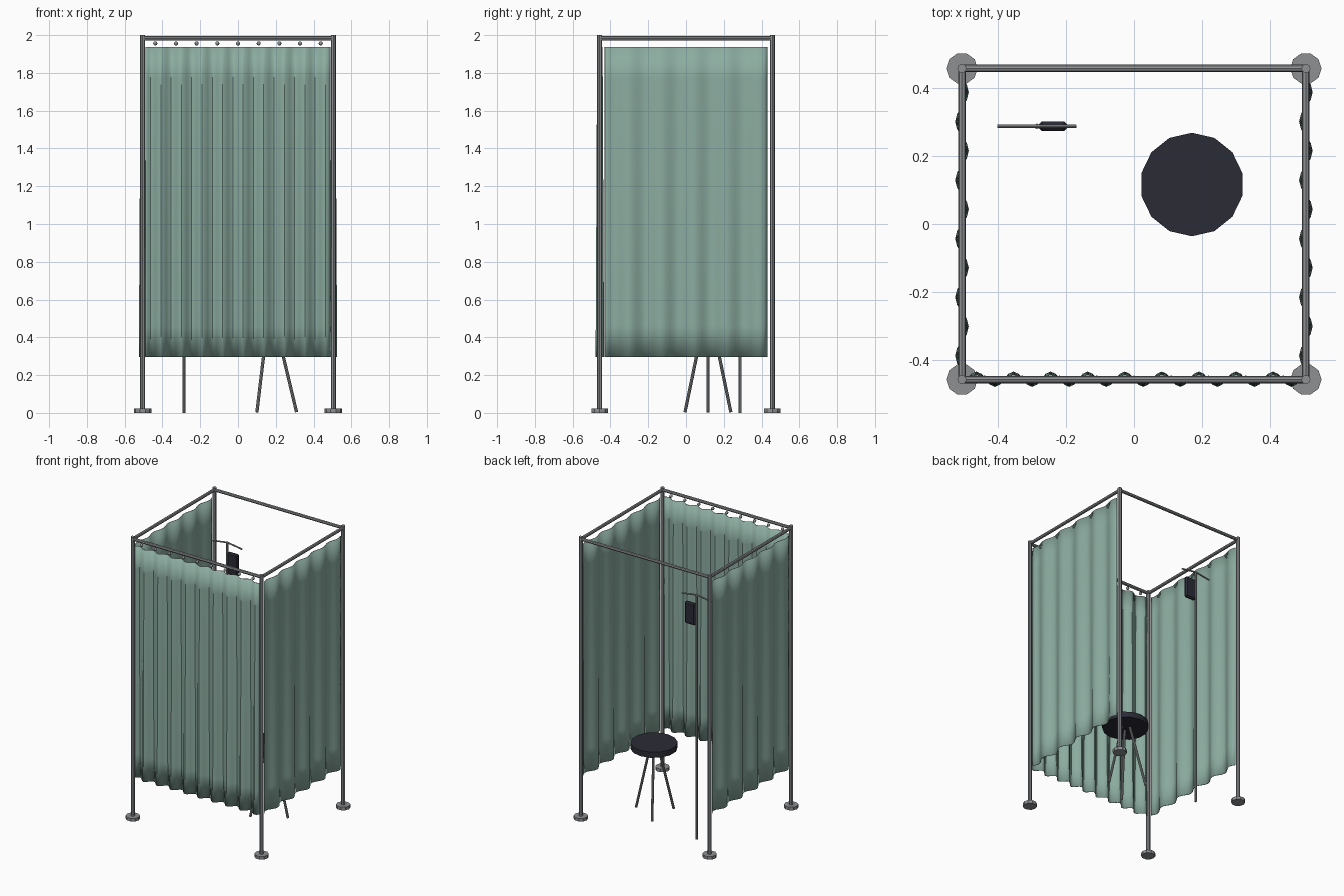
import bpy, bmesh, math
from mathutils import Vector

if "Cube" in bpy.data.objects:
    bpy.data.objects.remove(bpy.data.objects["Cube"])


def material(name, rgb):
    m = bpy.data.materials.new(name)
    m.diffuse_color = (*rgb, 1)
    m.use_nodes = True
    m.node_tree.nodes["Principled BSDF"].inputs["Base Color"].default_value = m.diffuse_color
    return m


STEEL = material("grey steel", (0.27, 0.28, 0.29))
SAGE = material("sage green cloth", (0.262, 0.413, 0.352))
DARK = material("dark charcoal", (0.024, 0.024, 0.037))


def finish(name, bm, mat, angle=30):
    bmesh.ops.recalc_face_normals(bm, faces=bm.faces)
    me = bpy.data.meshes.new(name)
    bm.to_mesh(me)
    bm.free()
    me.materials.append(mat)
    ob = bpy.data.objects.new(name, me)
    bpy.context.collection.objects.link(ob)
    if angle:
        bpy.ops.object.select_all(action='DESELECT')
        ob.select_set(True)
        bpy.context.view_layer.objects.active = ob
        bpy.ops.object.shade_smooth_by_angle(angle=math.radians(angle))
    return ob


def rod(name, a, b, r, mat=STEEL, sides=8, turn=0.0, angle=30):
    """Closed prism from a to b; turn rotates the first corner."""
    a, b = Vector(a), Vector(b)
    d = (b - a).normalized()
    u = Vector((1, 0, 0)) if abs(d.x) < 0.9 else Vector((0, 1, 0))
    u = (u - d * u.dot(d)).normalized()
    v = d.cross(u)
    bm = bmesh.new()
    rings = []
    for p in (a, b):
        ring = []
        for i in range(sides):
            t = turn + 2 * math.pi * i / sides
            ring.append(bm.verts.new(p + r * (u * math.cos(t) + v * math.sin(t))))
        rings.append(ring)
    for i in range(sides):
        j = (i + 1) % sides
        bm.faces.new((rings[0][i], rings[0][j], rings[1][j], rings[1][i]))
    bm.faces.new(rings[0])
    bm.faces.new(rings[1])
    return finish(name, bm, mat, angle)


def curtain(name, half, folds, amp_top, amp_bottom, place):
    """Wavy cloth whose folds deepen towards the hem."""
    bm = bmesh.new()
    cols, rows, z0, z1 = folds * 8, 10, 0.295, 1.937
    grid = []
    for r in range(rows + 1):
        t = r / rows
        amp = amp_bottom + (amp_top - amp_bottom) * t
        row = []
        for c in range(cols + 1):
            s = -half + 2 * half * c / cols
            w = amp * math.sin(2 * math.pi * folds * c / cols)
            row.append(bm.verts.new(place(s, w) + (z0 + (z1 - z0) * t,)))
        grid.append(row)
    for r in range(rows):
        for c in range(cols):
            bm.faces.new((grid[r][c], grid[r][c + 1], grid[r + 1][c + 1], grid[r + 1][c]))
    ob = finish(name, bm, SAGE)
    mod = ob.modifiers.new("thickness", 'SOLIDIFY')
    mod.thickness = 0.003
    mod.offset = 0
    return ob


# Frame: posts, feet and top rails
X, Y, RAIL_Z = 0.505, 0.457, 1.983
for sx, side in ((-1, "left"), (1, "right")):
    for sy, end in ((-1, "front"), (1, "back")):
        x, y = sx * X, sy * Y
        rod(f"{end}_{side}_post", (x, y, 0.01), (x, y, 2.0), 0.0135)
        rod(f"{end}_{side}_foot", (x, y, 0), (x, y, 0.022), 0.046, sides=10)
    rod(f"{side}_rail", (sx * X, -Y, RAIL_Z), (sx * X, Y, RAIL_Z), 0.011)
for sy, end in ((-1, "front"), (1, "back")):
    rod(f"{end}_rail", (-X, sy * Y, RAIL_Z), (X, sy * Y, RAIL_Z), 0.011)

# Curtains: front and both sides, back is open
curtain("front_curtain", 0.49, 9, 0.013, 0.021, lambda s, w: (s, -0.456 + w))
for sx, side in ((-1, "left"), (1, "right")):
    curtain(f"{side}_curtain", 0.43, 5, 0.009, 0.0185,
            lambda s, w, sx=sx: (sx * X - w, s))

# Small curtain rings under the front rail
for i in range(9):
    bm = bmesh.new()
    bmesh.ops.create_uvsphere(bm, u_segments=8, v_segments=6, radius=0.011)
    bmesh.ops.translate(bm, verts=bm.verts, vec=(-0.438 + 0.1095 * i, -0.456, 1.956))
    finish(f"curtain_ring_{i + 1}", bm, STEEL, 60)

# Stool: 14-sided seat on three splayed legs
sx, sy = 0.17, 0.116
rod("stool_seat", (sx, sy, 0.46), (sx, sy, 0.50), 0.152, DARK, 14, math.pi / 2)
for i in range(3):
    c, s = math.cos(i * 2 * math.pi / 3), math.sin(i * 2 * math.pi / 3)
    rod(f"stool_leg_{i + 1}", (sx + 0.14 * c, sy + 0.14 * s, 0.004),
        (sx + 0.03 * c, sy + 0.03 * s, 0.465), 0.0085)

# Stand with a drooping hanger bar
px, py = -0.285, 0.287
rod("stand_pole", (px, py, 0), (px, py, 1.735), 0.008)
for s, side in ((-1, "left"), (1, "right")):
    rod(f"{side}_hanger_arm", (px, py, 1.733), (px + s * 0.115, py, 1.716), 0.0055)

# Dark bevelled box hung beside the pole
bm = bmesh.new()
bmesh.ops.create_cube(bm, size=1)
bmesh.ops.scale(bm, verts=bm.verts, vec=(0.084, 0.027, 0.155))
bmesh.ops.bevel(bm, geom=bm.edges[:], offset=0.009, segments=1, affect='EDGES')
bmesh.ops.translate(bm, verts=bm.verts, vec=(-0.238, py, 1.592))
finish("hanging_box", bm, DARK, 0)
